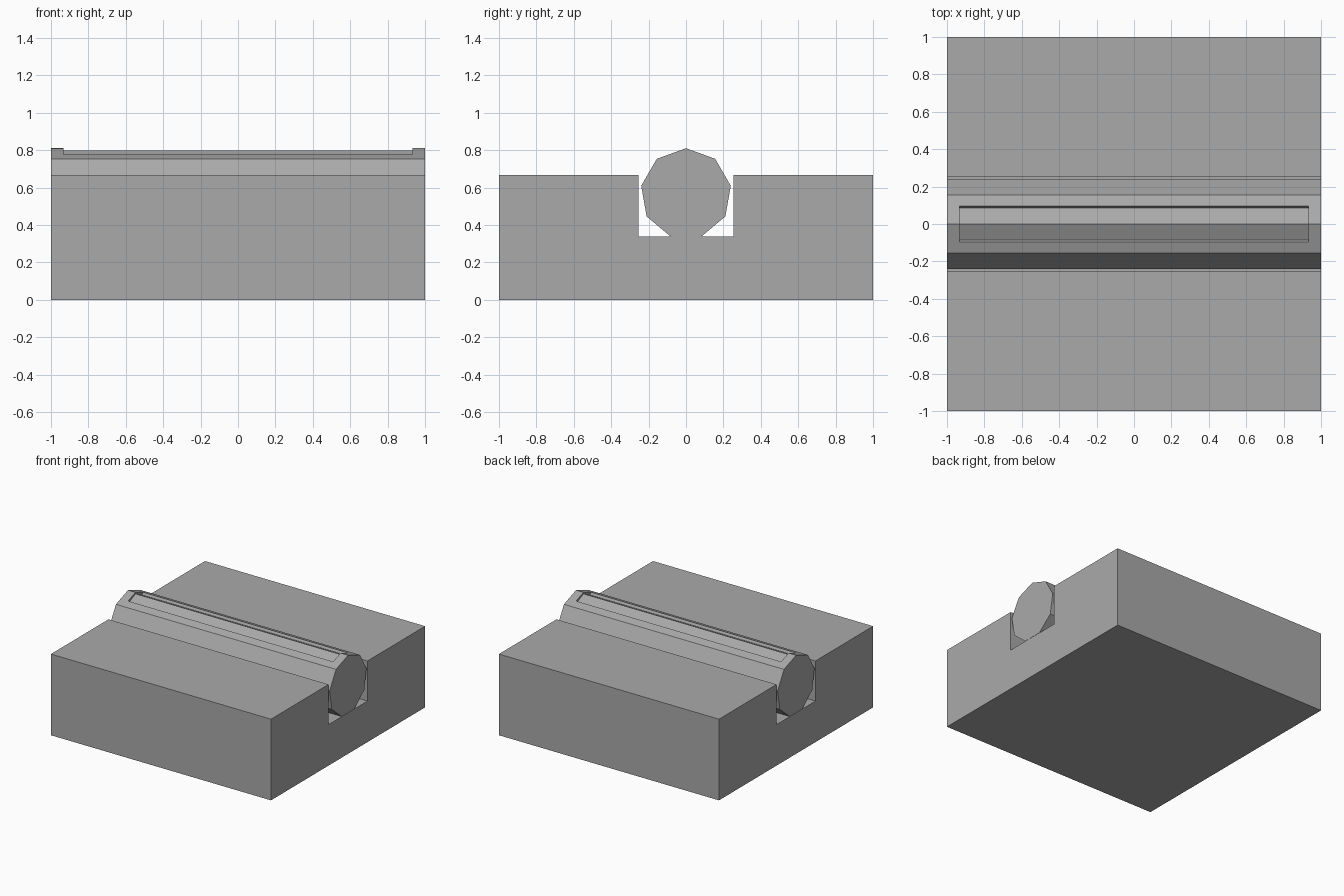
import bpy
import bmesh
from math import sin, cos, tau

cube = bpy.data.objects.get("Cube")
if cube:
    bpy.data.objects.remove(cube, do_unlink=True)

grey = bpy.data.materials.new("plain_grey")
grey.use_nodes = True
grey.diffuse_color = (0.4, 0.4, 0.4, 1)
grey.node_tree.nodes["Principled BSDF"].inputs["Base Color"].default_value = (0.4, 0.4, 0.4, 1)


def prism(name, profile, half_length):
    """Extrude a (y, z) outline along x."""
    bm = bmesh.new()
    face = bm.faces.new([bm.verts.new((-half_length, y, z)) for y, z in profile])
    grown = bmesh.ops.extrude_face_region(bm, geom=[face])["geom"]
    moved = [v for v in grown if isinstance(v, bmesh.types.BMVert)]
    bmesh.ops.translate(bm, verts=moved, vec=(2 * half_length, 0, 0))
    if face.is_valid and len(bm.faces) == len(profile) + 1:
        bm.faces.new([v for v in bm.verts if v.co.x < 0])
    bmesh.ops.recalc_face_normals(bm, faces=bm.faces)
    mesh = bpy.data.meshes.new(name)
    bm.to_mesh(mesh)
    bm.free()
    mesh.materials.append(grey)
    obj = bpy.data.objects.new(name, mesh)
    bpy.context.collection.objects.link(obj)
    return obj


def mirrored(half):
    """Complete a right-half outline by mirroring it in y."""
    return half + [(-y, z) for y, z in reversed(half) if y > 0]


# Square base block with a channel along x
top, floor, channel = 0.667, 0.337, 0.253
prism("base_block", mirrored([(channel, floor), (channel, top), (1, top), (1, 0)]), 1)

# Nine-sided roller lying in the channel
radius, centre = 0.243, 0.567
outline = [(radius * sin(i * tau / 9), centre + radius * cos(i * tau / 9)) for i in range(9)]
roller = prism("roller", outline, 1)

# Shallow ridged recess along the top of the roller
cutter = prism("recess_cutter", [(0, 0.798), (0.085, 0.757), (0.12, 0.82),
                                 (-0.12, 0.82), (-0.085, 0.757)], 0.932)
cutter.hide_render = True
cut = roller.modifiers.new("recess", "BOOLEAN")
cut.operation = "DIFFERENCE"
cut.solver = "EXACT"
cut.object = cutter
bpy.context.view_layer.objects.active = roller
bpy.ops.object.modifier_apply(modifier=cut.name)
bpy.data.objects.remove(cutter, do_unlink=True)
